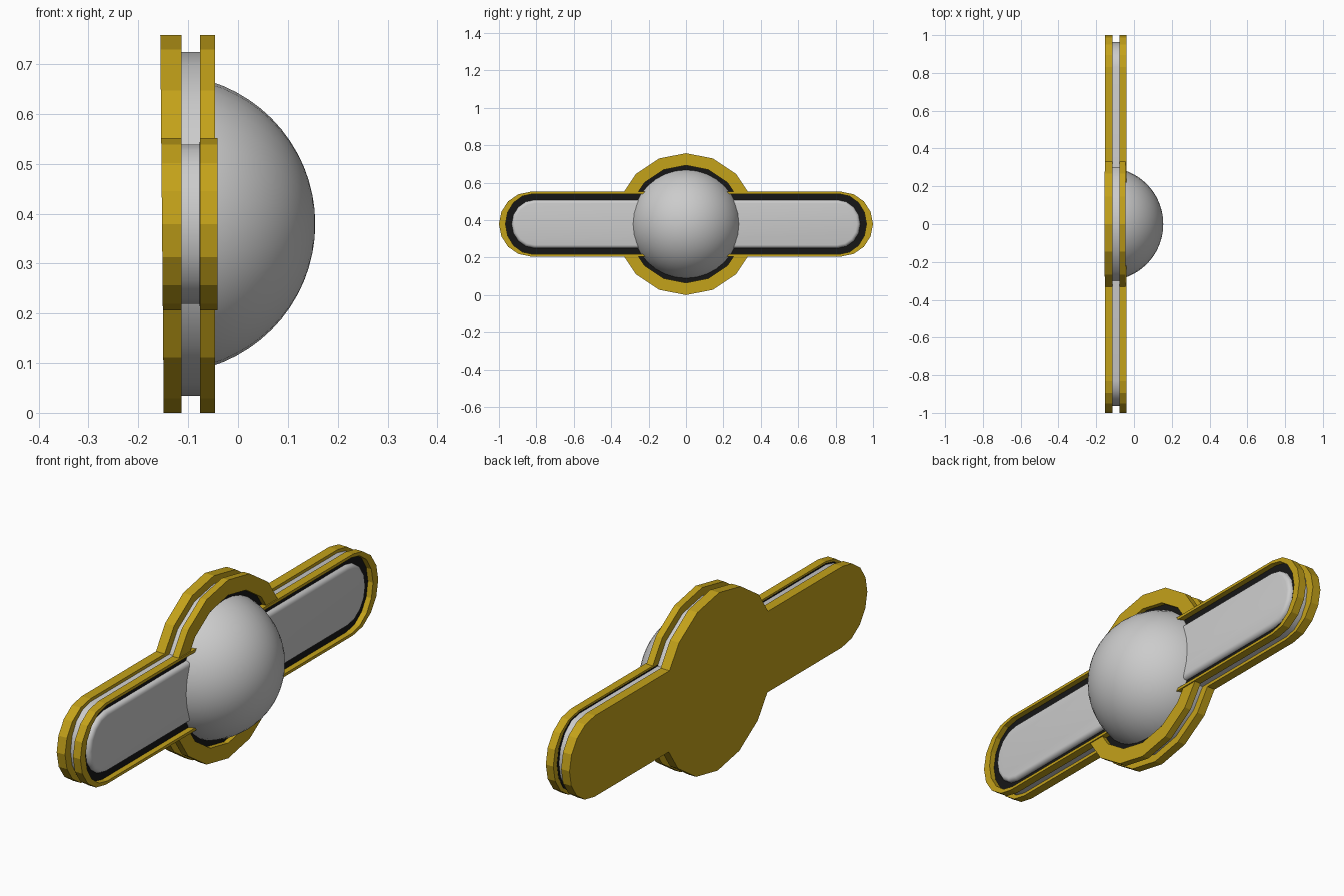
import bpy, bmesh, math
from mathutils import Matrix

if "Cube" in bpy.data.objects:
    bpy.data.objects.remove(bpy.data.objects["Cube"])

CZ = 0.379          # height of the centre line
R = 0.379           # outer disc radius
HB = 0.173          # half height of the long bar


def material(name, color):
    m = bpy.data.materials.new(name)
    m.diffuse_color = color
    m.use_nodes = True
    m.node_tree.nodes["Principled BSDF"].inputs["Base Color"].default_value = m.diffuse_color
    return m


gold = material("gold", (0.55, 0.36, 0.01, 1))
black = material("black", (0.008, 0.008, 0.008, 1))


def finish(bm, name, mat=None, smooth=None):
    bmesh.ops.recalc_face_normals(bm, faces=bm.faces)
    me = bpy.data.meshes.new(name)
    bm.to_mesh(me)
    bm.free()
    ob = bpy.data.objects.new(name, me)
    bpy.context.collection.objects.link(ob)
    if mat:
        me.materials.append(mat)
    if smooth:
        bpy.context.view_layer.objects.active = ob
        ob.select_set(True)
        bpy.ops.object.shade_smooth_by_angle(angle=math.radians(smooth))
        ob.select_set(False)
    return ob


def circle(r, n=16):
    return [(r * math.cos(2 * math.pi * i / n), r * math.sin(2 * math.pi * i / n)) for i in range(n)]


def stadium(hy, hz, straight=0.83, n=8):
    pts = []
    for side in (1, -1):
        for i in range(n + 1):
            a = -math.pi / 2 + math.pi * i / n
            pts.append((side * (straight + (hy - straight) * math.cos(a)), side * hz * math.sin(a)))
    return pts


def loop(bm, pts, x):
    return [bm.verts.new((x, y, z + CZ)) for y, z in pts]


def bridge(bm, a, b):
    for i in range(len(a)):
        j = (i + 1) % len(a)
        bm.faces.new((a[i], a[j], b[j], b[i]))


def prism(pts, x0, x1):
    bm = bmesh.new()
    a, b = loop(bm, pts, x0), loop(bm, pts, x1)
    bridge(bm, a, b)
    bm.faces.new(a)
    bm.faces.new(b)
    return bm


def frame(outer, inner, x0, x1):
    bm = bmesh.new()
    loops = [loop(bm, outer, x0), loop(bm, outer, x1), loop(bm, inner, x1), loop(bm, inner, x0)]
    for i in range(4):
        bridge(bm, loops[i], loops[(i + 1) % 4])
    return bm


# back plate: joined outline of bar and disc, rear face leaning slightly
bar = stadium(1.0, HB)
caps = [p for p in circle(R) if p[1] > HB]
top = [(0.331, HB)] + caps + [(-0.331, HB)]
outline = bar[:9] + top + bar[9:] + [(-y, -z) for y, z in top]
bm = prism(outline, -0.147, -0.113)
for v in bm.verts:
    if v.co.x < -0.13:
        v.co.x -= 0.002 + 0.007 * v.co.z / 0.757
finish(bm, "back_plate", gold)

# grey core seen in the groove between the plates
finish(prism(circle(0.345), -0.114, -0.075), "core_disc", smooth=30)
finish(prism(stadium(0.963, 0.16), -0.1135, -0.0755), "core_bar", smooth=30)

# black recessed inlays
finish(prism(circle(0.33), -0.078, -0.066), "disc_inlay", black)
finish(prism(stadium(0.975, 0.165), -0.077, -0.065), "bar_inlay", black)

# front rim: arcs above and below the bar
for side, name in ((1, "upper_rim"), (-1, "lower_rim")):
    bm = frame(circle(R), circle(0.314), -0.076, -0.046)
    geom = bm.verts[:] + bm.edges[:] + bm.faces[:]
    cut = bmesh.ops.bisect_plane(bm, geom=geom, plane_co=(0, 0, CZ + side * 0.165),
                                 plane_no=(0, 0, side), clear_inner=True)
    edges = [e for e in cut["geom_cut"] if isinstance(e, bmesh.types.BMEdge)]
    bmesh.ops.holes_fill(bm, edges=edges)
    finish(bm, name, gold)

# thin front frame around the bar
finish(frame(bar, stadium(0.965, 0.161, 0.82), -0.076, -0.041), "bar_frame", gold)

# soft-edged grey panel along the bar
bm = prism(stadium(0.932, 0.129, 0.81), -0.085, -0.046)
edges = [e for e in bm.edges if all(v.co.x > -0.05 for v in e.verts)]
bmesh.ops.bevel(bm, geom=edges, offset=0.018, segments=4, profile=0.5, affect='EDGES')
finish(bm, "bar_panel", smooth=40)

# central dome
bm = bmesh.new()
bmesh.ops.create_uvsphere(bm, u_segments=32, v_segments=32, radius=0.3,
                          matrix=Matrix.Translation((-0.145, 0, CZ)) @ Matrix.Rotation(math.pi / 2, 4, 'Y'))
bmesh.ops.bisect_plane(bm, geom=bm.verts[:] + bm.edges[:] + bm.faces[:],
                       plane_co=(-0.09, 0, 0), plane_no=(1, 0, 0), clear_inner=True)
finish(bm, "dome", smooth=40)
